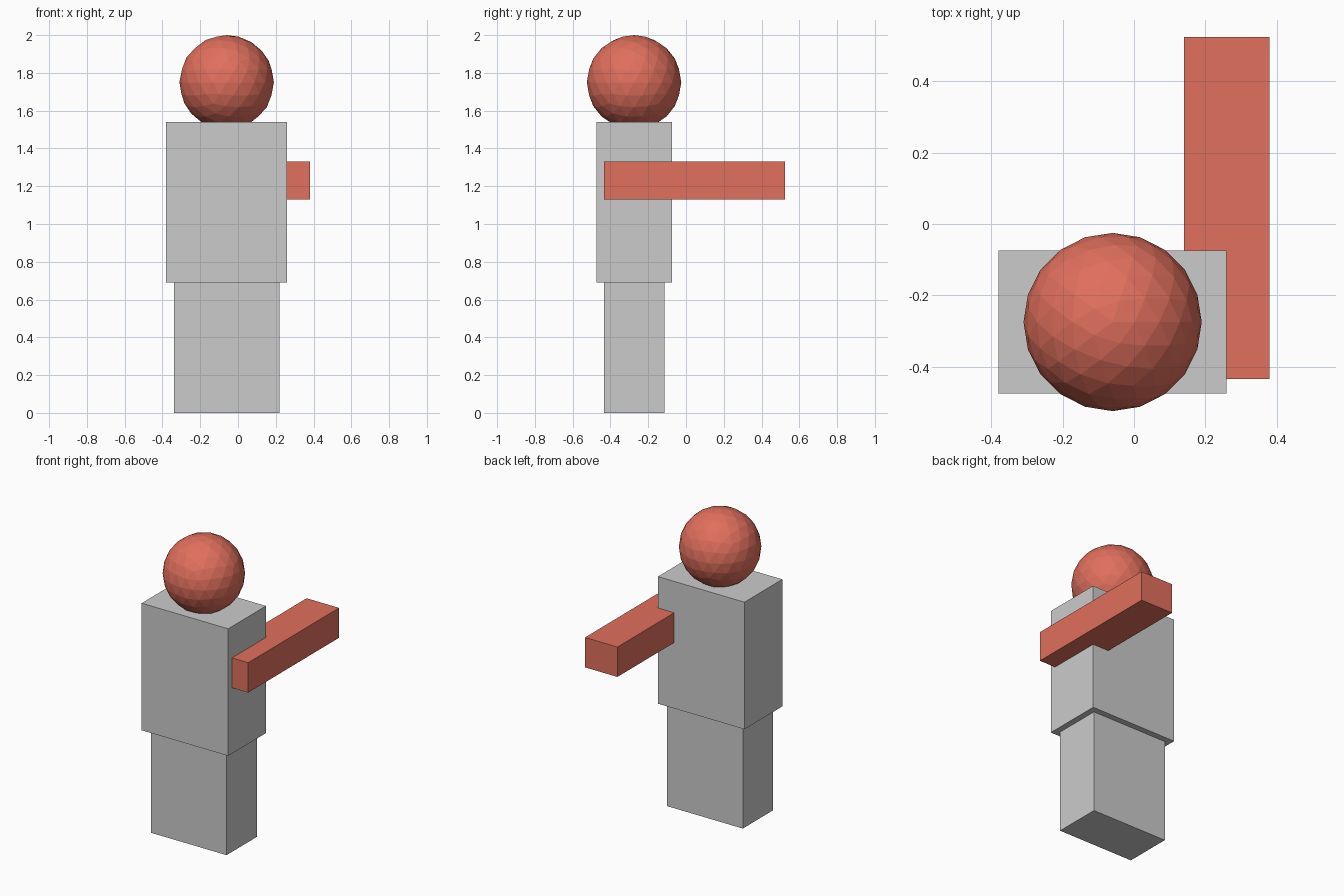
import bpy

if "Cube" in bpy.data.objects:
    bpy.data.objects.remove(bpy.data.objects["Cube"])

red = bpy.data.materials.new("red")
red.diffuse_color = (0.75, 0.16, 0.11, 1)
red.use_nodes = True
red.node_tree.nodes["Principled BSDF"].inputs["Base Color"].default_value = red.diffuse_color


def box(name, lo, hi, material=None):
    """Axis-aligned block between two corners."""
    centre = [(a + b) / 2 for a, b in zip(lo, hi)]
    bpy.ops.mesh.primitive_cube_add(size=1, location=centre)
    obj = bpy.context.object
    obj.name = name
    obj.scale = [b - a for a, b in zip(lo, hi)]
    bpy.ops.object.transform_apply(location=False, rotation=False, scale=True)
    if material:
        obj.data.materials.append(material)
    return obj


# Body blocks
box("legs", (-0.34, -0.435, 0), (0.22, -0.115, 0.69))
box("torso", (-0.38, -0.475, 0.69), (0.26, -0.075, 1.54))

# Single arm, partly sunk into the torso and reaching back
box("arm", (0.14, -0.435, 1.13), (0.38, 0.525, 1.33), red)

# Faceted head resting slightly inside the torso top
bpy.ops.mesh.primitive_ico_sphere_add(subdivisions=3, radius=0.25,
                                      location=(-0.06, -0.275, 1.75))
head = bpy.context.object
head.name = "head"
head.data.materials.append(red)
